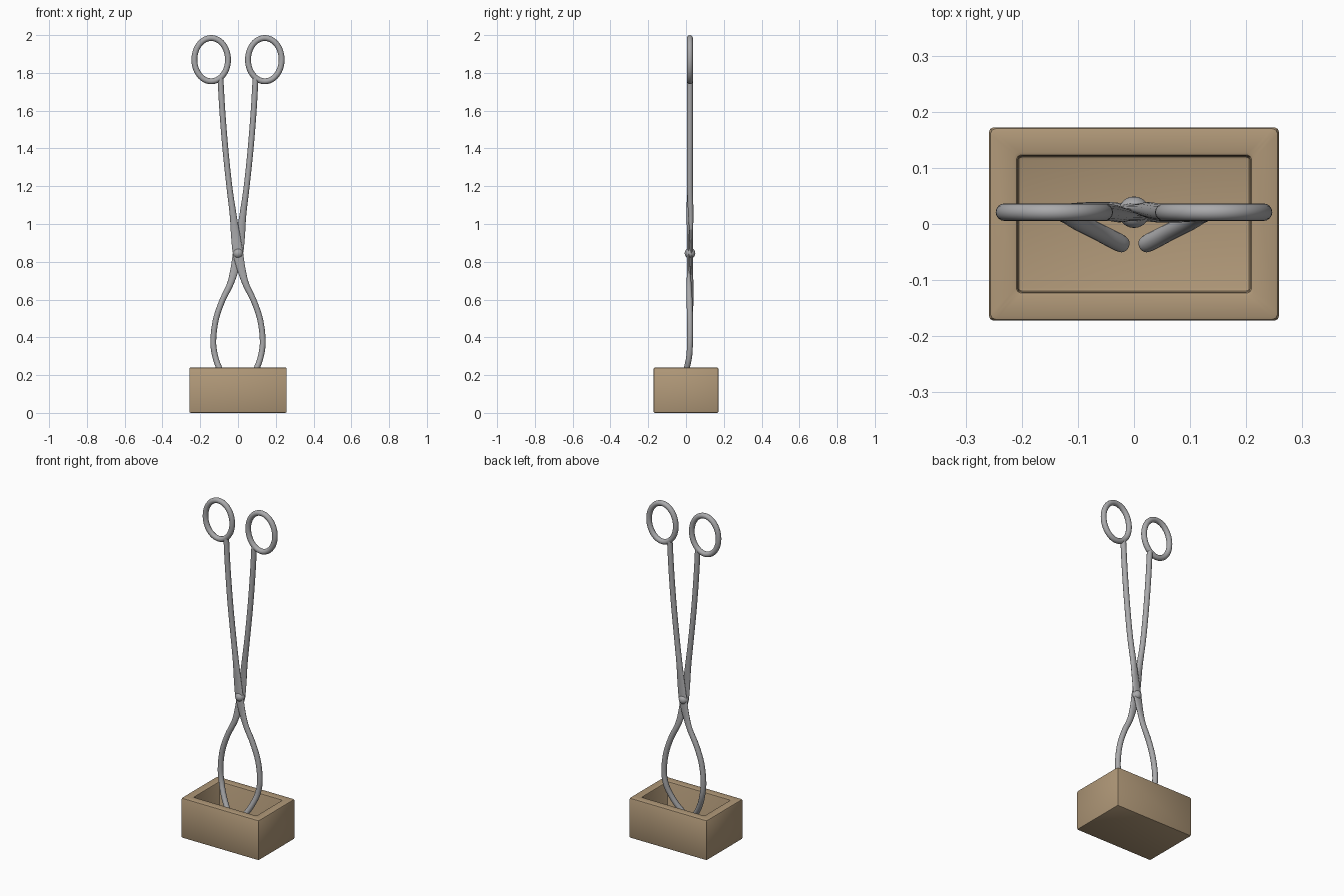
import bpy, bmesh, math
from mathutils import Vector

cube = bpy.data.objects.get("Cube")
if cube:
    bpy.data.objects.remove(cube)


def material(name, rgb):
    m = bpy.data.materials.new(name)
    m.use_nodes = True
    m.diffuse_color = (*rgb, 1)
    m.node_tree.nodes["Principled BSDF"].inputs["Base Color"].default_value = (*rgb, 1)
    return m


STEEL = material("grey steel", (0.40, 0.40, 0.41))
BLOCK = material("tan block", (0.434, 0.314, 0.188))
MID_Y = 0.021   # plane in which the tongs lie
ROD = 0.0155    # rod radius
PIVOT_Z = 0.845


def finish(bm, name, mat, angle=40):
    bmesh.ops.recalc_face_normals(bm, faces=bm.faces[:])
    mesh = bpy.data.meshes.new(name)
    bm.to_mesh(mesh)
    bm.free()
    mesh.materials.append(mat)
    ob = bpy.data.objects.new(name, mesh)
    bpy.context.collection.objects.link(ob)
    bpy.ops.object.select_all(action='DESELECT')
    ob.select_set(True)
    bpy.context.view_layer.objects.active = ob
    bpy.ops.object.shade_smooth_by_angle(angle=math.radians(angle))
    return ob


def smooth_path(stations, steps=5):
    """Catmull-Rom interpolation of whole stations (position and radii)."""
    pts = [stations[0], *stations, stations[-1]]
    out = []
    for a, b, c, d in zip(pts, pts[1:], pts[2:], pts[3:]):
        for i in range(steps):
            t = i / steps
            out.append([q + t / 2 * (r - p + t * (2*p - 5*q + 4*r - s + t * (3*(q - r) + s - p)))
                        for p, q, r, s in zip(a, b, c, d)])
    return out + [list(stations[-1])]


def sweep(name, stations, closed=False, sides=16):
    """Rod along stations (x, y, z, half width, half depth)."""
    bm = bmesh.new()
    n = len(stations)
    rings = []
    for i, (x, y, z, w, d) in enumerate(stations):
        nxt = stations[(i + 1) % n if closed else min(i + 1, n - 1)]
        prv = stations[i - 1 if closed else max(i - 1, 0)]
        tangent = (Vector(nxt[:3]) - Vector(prv[:3])).normalized()
        side = Vector((0, 1, 0)).cross(tangent).normalized()
        depth = tangent.cross(side)
        rings.append([bm.verts.new(Vector((x, y, z)) + side * w * math.cos(a) + depth * d * math.sin(a))
                      for a in (math.tau * k / sides for k in range(sides))])
    for i in range(n if closed else n - 1):
        r, s = rings[i], rings[(i + 1) % n]
        for k in range(sides):
            j = (k + 1) % sides
            bm.faces.new((r[k], r[j], s[j], s[k]))
    if not closed:
        bm.faces.new(rings[0])
        bm.faces.new(rings[-1])
    return finish(bm, name, STEEL)


# Block with a rectangular recess in its top
bm = bmesh.new()
bmesh.ops.create_cube(bm, size=1)
for v in bm.verts:
    v.co = Vector((v.co.x * 0.516, v.co.y * 0.344, (v.co.z + 0.5) * 0.24))
top = max(bm.faces, key=lambda f: f.calc_center_median().z)
bmesh.ops.inset_region(bm, faces=[top], thickness=0.072)
bmesh.ops.translate(bm, verts=bmesh.ops.extrude_discrete_faces(bm, faces=[top])["faces"][0].verts[:],
                    vec=(0, 0, -0.18))
bmesh.ops.bevel(bm, geom=bm.edges[:], offset=0.007, segments=2, affect='EDGES', profile=0.5)
finish(bm, "block", BLOCK, 30)

# Half of the tongs from handle to tip: (x, z, bend toward front, half width, half depth)
ARM = [
    (0.093, 1.775, 0, ROD, ROD), (0.083, 1.60, 0, ROD, ROD),
    (0.067, 1.40, 0, ROD, ROD), (0.046, 1.20, 0, ROD, ROD),
    (0.026, 1.05, 0, 0.018, 0.014), (0.013, 0.94, 0, 0.024, 0.009),
    (0.000, PIVOT_Z, 0, 0.027, 0.008), (-0.018, 0.76, 0, 0.022, 0.009),
    (-0.042, 0.68, 0, 0.017, 0.013), (-0.085, 0.59, 0, ROD, ROD),
    (-0.118, 0.49, 0, ROD, ROD), (-0.131, 0.38, 0, ROD, ROD),
    (-0.121, 0.30, 0.004, ROD, ROD), (-0.098, 0.235, 0.018, ROD, ROD),
    (-0.062, 0.17, 0.036, ROD, ROD), (-0.023, 0.12, 0.056, ROD, ROD),
    (-0.016, 0.112, 0.059, 0.008, 0.008),
]

for label, sx, layer in (("left", 1, 1), ("right", -1, -1)):
    # the flattened middles lie one in front of the other
    stations = [(sx * x, MID_Y - bend + layer * 0.008 * max(0, 1 - abs(z - PIVOT_Z) / 0.28) ** 0.5, z, w, d)
                for x, z, bend, w, d in ARM]
    sweep(label + "_arm", smooth_path(stations))
    loop = [(sx * 0.142 + 0.089 * math.cos(a), MID_Y, 1.87 + 0.1145 * math.sin(a), ROD, ROD)
            for a in (math.tau * k / 48 for k in range(48))]
    sweep(label + "_finger_ring", loop, closed=True)

# Rivet with domed heads on both sides
bm = bmesh.new()
bmesh.ops.create_uvsphere(bm, u_segments=24, v_segments=12, radius=1)
for v in bm.verts:
    v.co = Vector((v.co.x * 0.028, MID_Y + v.co.z * 0.028, PIVOT_Z + v.co.y * 0.028))
finish(bm, "pivot_rivet", STEEL)
